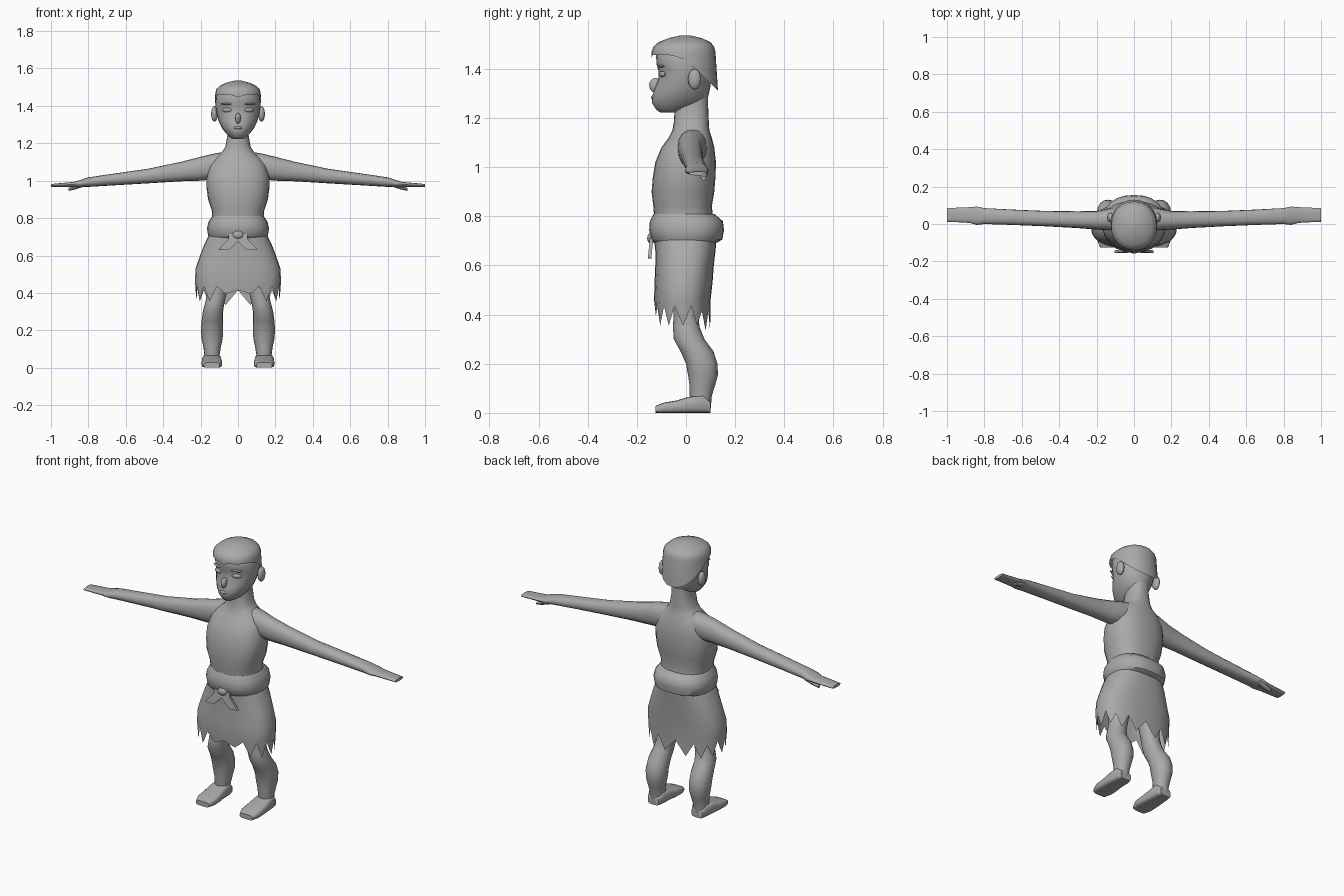
import bpy, bmesh, math
from mathutils import Matrix, Vector

grey = bpy.data.materials.new("plain grey")
grey.diffuse_color = (0.4, 0.4, 0.4, 1)


def finish(name, bm, mirror=False):
    bmesh.ops.recalc_face_normals(bm, faces=bm.faces)
    me = bpy.data.meshes.new(name)
    bm.to_mesh(me)
    bm.free()
    me.materials.append(grey)
    ob = bpy.data.objects.new(name, me)
    bpy.context.collection.objects.link(ob)
    if mirror:
        ob.modifiers.new("mirror", 'MIRROR').use_mirror_merge = False
    return ob


def loft(name, axis, rings, n=20, p=2.2, mirror=False, caps=True, hem=None):
    """Rings are (position, a0, a1, b0, b1): limits of a rounded section."""
    bm = bmesh.new()
    rows = []
    for k, (t, a0, a1, b0, b1) in enumerate(rings):
        row = []
        for i in range(n):
            w = 2 * math.pi * i / n
            c, s = math.cos(w), math.sin(w)
            a = (a0 + a1) / 2 + (a1 - a0) / 2 * math.copysign(abs(c) ** (2 / p), c)
            b = (b0 + b1) / 2 + (b1 - b0) / 2 * math.copysign(abs(s) ** (2 / p), s)
            h = hem(i, a, b) if hem and k == 0 else t
            row.append(bm.verts.new({'X': (h, a, b), 'Y': (a, h, b), 'Z': (a, b, h)}[axis]))
        rows.append(row)
    for r, q in zip(rows, rows[1:]):
        for i in range(n):
            j = (i + 1) % n
            bm.faces.new((r[i], r[j], q[j], q[i]))
    if caps:
        bm.faces.new(rows[0])
    if caps or hem:
        bm.faces.new(rows[-1])
    return finish(name, bm, mirror)


def blob(name, loc, size, turn=0, mirror=False):
    bm = bmesh.new()
    m = Matrix.Translation(loc) @ Matrix.Rotation(turn, 4, 'Z') @ Matrix.Diagonal((*size, 1))
    bmesh.ops.create_uvsphere(bm, u_segments=12, v_segments=8, radius=1, matrix=m)
    return finish(name, bm, mirror)


# torso and neck
loft("torso", 'Z', [(z, -r, r, f, b) for z, r, f, b in (
    (.70, .15, -.125, .12), (.80, .137, -.13, .11), (.84, .14, -.133, .105),
    (.90, .16, -.14, .115), (.96, .168, -.135, .12), (1.02, .168, -.125, .122),
    (1.08, .152, -.10, .115), (1.12, .125, -.07, .105), (1.15, .088, -.055, .095),
    (1.18, .068, -.05, .093), (1.25, .055, -.045, .09), (1.30, .055, -.04, .09))], 24, 2.4)

# arms, hands and thumbs
loft("arm", 'X', [
    (.06, -.03, .085, 1.03, 1.155), (.12, -.035, .085, 1.008, 1.147),
    (.20, -.03, .07, 1.0, 1.128), (.30, -.022, .068, .997, 1.102),
    (.48, -.012, .07, .986, 1.064), (.65, -.005, .077, .976, 1.04),
    (.80, 0, .085, .967, 1.018), (.84, -.005, .093, .967, 1.005),
    (.88, .006, .09, .967, .993), (.95, .01, .087, .966, .987),
    (1.0, .012, .085, .966, .982)], 16, 2.3, True)
loft("thumb", 'X', [(.82, .05, .09, .97, .99), (.87, .055, .088, .953, .98),
                    (.905, .062, .082, .946, .962)], 8, 2, True)

# legs and feet
loft("leg", 'Z', [
    (.01, .105, .18, .03, .10), (.07, .098, .18, .015, .105), (.11, .092, .185, .015, .118),
    (.155, .082, .195, .008, .13), (.20, .08, .198, 0, .128), (.25, .08, .195, -.022, .112),
    (.30, .08, .188, -.05, .075), (.35, .072, .175, -.053, .055),
    (.40, .06, .165, -.05, .05), (.60, .02, .17, -.07, .07)], 16, 2.1, True)
loft("foot", 'Y', [
    (.10, .105, .175, 0, .045), (.07, .092, .188, 0, .075), (.01, .09, .193, 0, .065),
    (-.04, .085, .195, 0, .05), (-.09, .085, .195, 0, .042),
    (-.125, .098, .182, 0, .028)], 16, 4, True)


# ragged skirt
def ragged(i, x, y):
    if y < -.08 and abs(x) < .10:
        return .415 - .03 * abs(x) / .1
    return (.435 if i % 2 else .355) - (.02 if y > .05 else 0)


loft("skirt", 'Z', [(z, -r, r, f, b) for z, r, f, b in (
    (.39, .222, -.125, .10), (.46, .23, -.13, .10), (.53, .227, -.128, .108),
    (.60, .203, -.125, .113), (.66, .18, -.125, .12), (.71, .155, -.13, .125))],
    28, 2.5, hem=ragged, caps=False)

# rolled sash with knot and two tails
loft("sash", 'Z', [(z, -r, r, f, b) for z, r, f, b in (
    (.69, .15, -.125, .12), (.705, .16, -.142, .148), (.745, .166, -.15, .155),
    (.78, .158, -.147, .15), (.81, .138, -.132, .115))], 24, 2.4)
blob("sash_knot", (0, -.142, .71), (.03, .016, .022))
bm = bmesh.new()
outline = [(0, .715), (.05, .715), (.05, .69), (.105, .63), (.05, .628), (0, .675)]
face = bm.faces.new([bm.verts.new((x, -.155 + (z - .63) * .1, z)) for x, z in outline])
ext = bmesh.ops.extrude_face_region(bm, geom=[face])
bmesh.ops.translate(bm, vec=Vector((0, .014, 0)),
                    verts=[v for v in ext["geom"] if isinstance(v, bmesh.types.BMVert)])
finish("sash_tail", bm, True)

# head
loft("head", 'Z', [(z, -r, r, f, b) for z, r, f, b in (
    (1.222, .025, -.105, -.03), (1.235, .048, -.122, .02), (1.26, .07, -.138, .07),
    (1.285, .088, -.138, .09), (1.32, .104, -.128, .098), (1.36, .114, -.112, .102),
    (1.39, .119, -.112, .105), (1.42, .12, -.12, .108), (1.46, .115, -.122, .108),
    (1.50, .085, -.09, .08))], 24, 2)


# hair cap, low at the back and pointed at the brow
def hairline(i, x, y):
    if y > 0:
        return 1.435 - .95 * min(y, .13)
    return 1.435 + .022 * min(1, -y / .06) - (.012 if abs(x) < .02 else 0)


loft("hair", 'Z', [(z, -r, r, f, b) for z, r, f, b in (
    (1.42, .124, -.14, .13), (1.468, .121, -.14, .12), (1.49, .116, -.133, .114),
    (1.508, .096, -.112, .10), (1.525, .06, -.07, .064), (1.535, .02, -.025, .02))],
    24, 2.15, hem=hairline, caps=False)

# ears and face
blob("ear", (.126, .035, 1.357), (.018, .027, .042), mirror=True)
blob("eye", (.06, -.097, 1.378), (.027, .010, .012), .4, True)
blob("brow", (.062, -.103, 1.41), (.032, .009, .005), .4, True)
blob("nose", (0, -.124, 1.333), (.015, .026, .03))
blob("mouth", (0, -.134, 1.283), (.022, .009, .008))

# smooth shading with sharp edges kept
for ob in bpy.context.scene.objects:
    ob.select_set(True)
    bpy.context.view_layer.objects.active = ob
bpy.ops.object.shade_smooth_by_angle(angle=math.radians(45))
